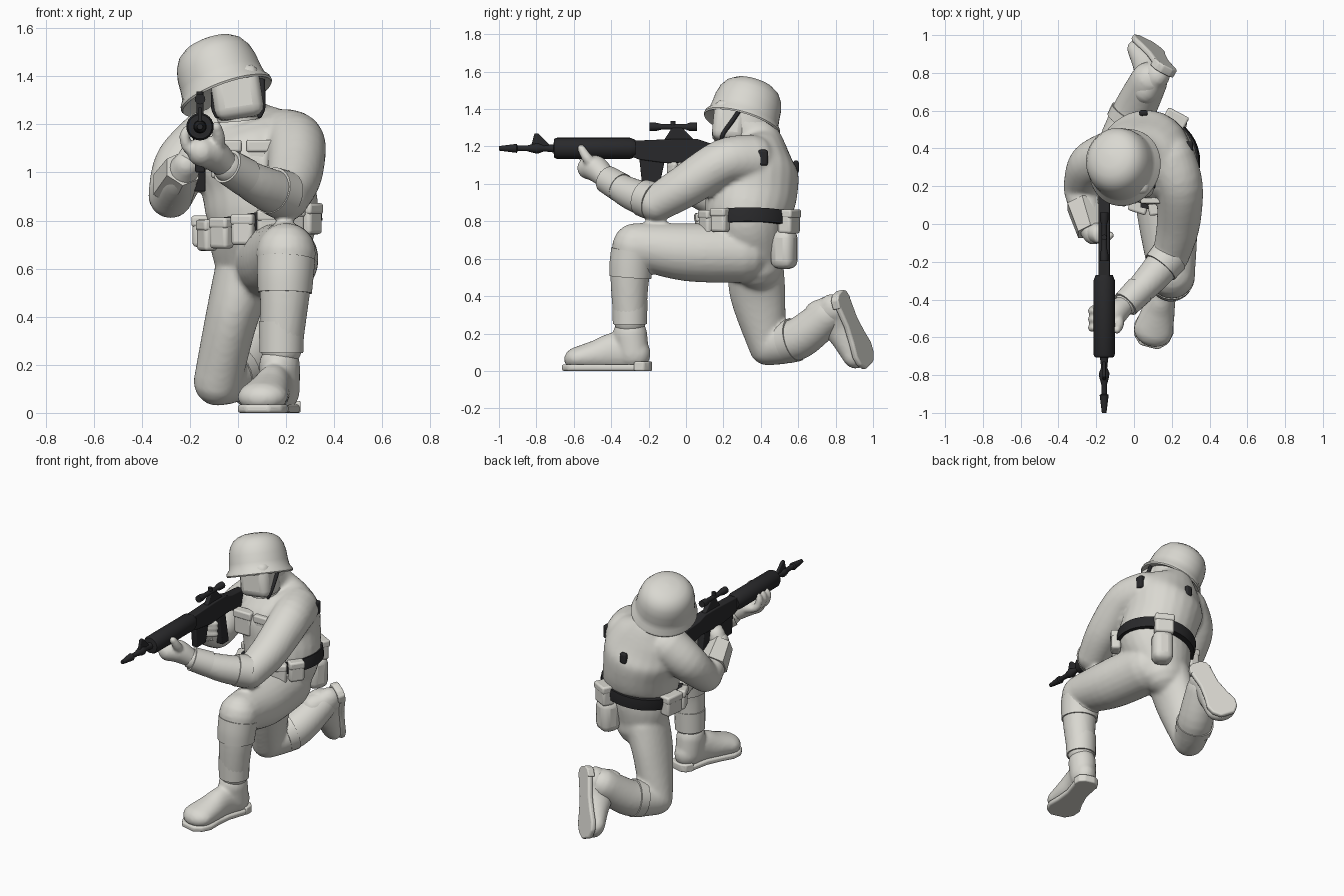
import bpy, bmesh, math
from mathutils import Vector, Matrix

if "Cube" in bpy.data.objects:
    bpy.data.objects.remove(bpy.data.objects["Cube"])


def material(name, rgb):
    m = bpy.data.materials.new(name)
    m.diffuse_color = (*rgb, 1)
    m.use_nodes = True
    m.node_tree.nodes["Principled BSDF"].inputs["Base Color"].default_value = m.diffuse_color
    return m


GREY = material("pale_grey", (0.70, 0.69, 0.64))
BLACK = material("matt_black", (0.022, 0.022, 0.024))


def finish(name, bm, mat, matrix=Matrix(), voxel=0, bevel=0):
    bmesh.ops.recalc_face_normals(bm, faces=bm.faces)
    me = bpy.data.meshes.new(name)
    bm.to_mesh(me)
    bm.free()
    me.materials.append(mat)
    ob = bpy.data.objects.new(name, me)
    bpy.context.collection.objects.link(ob)
    ob.matrix_world = matrix
    if voxel:
        r = ob.modifiers.new("fuse", 'REMESH')
        r.mode, r.voxel_size, r.use_smooth_shade = 'VOXEL', voxel, True
        s = ob.modifiers.new("soften", 'SMOOTH')
        s.iterations = 5
        return ob
    if bevel:
        b = ob.modifiers.new("bevel", 'BEVEL')
        b.width, b.segments = bevel, 3
    bpy.ops.object.select_all(action='DESELECT')
    ob.select_set(True)
    bpy.context.view_layer.objects.active = ob
    bpy.ops.object.shade_smooth_by_angle(angle=math.radians(40))
    return ob


def skin(bm, rings):
    n = len(rings[0])
    vs = [[bm.verts.new(p) for p in ring] for ring in rings]
    for a, b in zip(vs, vs[1:]):
        for i in range(n):
            bm.faces.new((a[i], a[(i + 1) % n], b[(i + 1) % n], b[i]))
    bm.faces.new(vs[0])
    bm.faces.new(vs[-1])


def tube(bm, pts, n=24, cap=True, steps=5):
    """Smooth tube through (x, y, z, radius[, second radius]) points."""
    p = [tuple(q) if len(q) == 5 else (*q, q[3]) for q in pts]
    p = [p[0]] + p + [p[-1]]
    path = []
    for k in range(1, len(p) - 2):
        for s in range(steps + (k == len(p) - 3)):
            t = s / steps
            path.append([0.5 * (2 * b + (c - a) * t + (2 * a - 5 * b + 4 * c - d) * t * t
                                + (3 * b - a - 3 * c + d) * t ** 3)
                         for a, b, c, d in zip(*p[k - 1:k + 3])])
    st = []
    for i, q in enumerate(path):
        a, b = path[max(i - 1, 0)], path[min(i + 1, len(path) - 1)]
        st.append((Vector(q[:3]), (Vector(b[:3]) - Vector(a[:3])).normalized(), q[3], q[4]))
    if cap:
        def dome(e, sign):
            c, t, ra, rb = e
            return [(c + t * sign * (ra + rb) / 2 * math.sin(w), t, ra * math.cos(w), rb * math.cos(w))
                    for w in (0.4, 0.8, 1.15, 1.42)]
        st = dome(st[0], -1)[::-1] + st + dome(st[-1], 1)
    rings = []
    for c, t, ra, rb in st:
        u = Vector((1, 0, 0))
        u = (u - t * u.dot(t)).normalized()
        v = t.cross(u)
        rings.append([c + u * ra * math.cos(w) + v * rb * math.sin(w)
                      for w in (2 * math.pi * (i + 0.5) / n for i in range(n))])
    skin(bm, rings)


def tubes(name, mat, *paths, voxel=0, matrix=Matrix(), **kw):
    bm = bmesh.new()
    for p in paths:
        tube(bm, p, **kw)
    return finish(name, bm, mat, matrix, voxel)


def lathe(name, mat, profile, matrix, n=40):
    bm = bmesh.new()
    skin(bm, [[(max(r, 0.001) * math.cos(2 * math.pi * i / n), max(r, 0.001) * math.sin(2 * math.pi * i / n), z)
               for i in range(n)] for r, z in profile])
    return finish(name, bm, mat, matrix)


def plate(name, mat, pts, thick, matrix, bevel=0.006):
    bm = bmesh.new()
    skin(bm, [[(x, y, z) for x, y in pts] for z in (-thick / 2, thick / 2)])
    return finish(name, bm, mat, matrix, bevel=bevel)


def box(name, mat, loc, size, turn=Matrix(), bevel=0.015):
    bm = bmesh.new()
    bmesh.ops.create_cube(bm, size=1, matrix=Matrix.Diagonal((*size, 1)))
    return finish(name, bm, mat, Matrix.Translation(loc) @ turn, bevel=bevel)


# Uniformed body: torso, legs and arms fused together
tubes("uniformed_body", GREY,
      [(.07, .38, .58, .16, .14), (.08, .36, .68, .20, .18), (.10, .33, .82, .235, .225), (.08, .35, .95, .235, .245),
       (.05, .36, 1.08, .25, .24), (.02, .37, 1.18, .21, .175), (0, .36, 1.25, .125, .135), (0, .32, 1.31, .1, .1)],
      [(.03, .37, .58, .13, .15), (-.025, .385, .40, .11, .148), (-.085, .435, .13, .1, .1)],
      [(-.085, .44, .128, .1), (0, .6, .172, .112), (.08, .76, .3, .1)],
      [(.14, .30, .63, .16), (.18, 0, .635, .155), (.2, -.25, .668, .125)],
      [(.2, -.27, .665, .125), (.195, -.30, .5, .105), (.18, -.30, .27, .088)],
      [(.19, .35, 1.13, .135), (.24, .2, 1.115, .125), (.235, 0, .99, .115), (.2, -.15, .9, .1)],
      [(.2, -.16, .895, .098), (.08, -.3, .95, .085), (-.04, -.42, 1.02, .066)],
      [(-.12, .36, 1.13, .135), (-.23, .31, 1.03, .12), (-.28, .2, .905, .095)],
      [(-.28, .18, .9, .092), (-.245, .03, .97, .078), (-.215, -.05, 1.03, .06)],
      voxel=0.013)

# Hems, knee pad and gauntlet
tubes("knee_pad", GREY, [(.2, -.28, .64, .122), (.197, -.292, .57, .118), (.195, -.298, .5, .113)], cap=False)
tubes("front_trouser_hem", GREY, [(.182, -.30, .38, .095), (.18, -.30, .25, .092)], cap=False)
tubes("rear_trouser_hem", GREY, [(-.04, .53, .152, .114), (-.012, .58, .167, .119)], cap=False)
tubes("left_sleeve_hem", GREY, [(.19, -.17, .905, .104), (.14, -.23, .925, .099)], cap=False)
tubes("left_cuff", GREY, [(.03, -.35, .98, .08), (-.045, -.425, 1.025, .074)], cap=False)
tubes("right_gauntlet", GREY, [(-.275, .11, .94, .092), (-.23, -.04, 1.015, .078)], cap=False, n=6)

# Hands
tubes("left_hand", GREY,
      [(-.05, -.43, 1.03, .055), (-.11, -.48, 1.08, .07), (-.15, -.52, 1.085, .062)],
      [(-.09, -.49, 1.09, .032), (-.08, -.53, 1.14, .028), (-.09, -.56, 1.19, .022)],
      *[[(-.14, y, 1.08, .028), (-.205, y - .01, 1.1, .024), (-.222, y - .02, 1.15, .022), (-.21, y - .02, 1.18, .018)]
        for y in (-.44, -.485, -.53)], voxel=0.009)
tubes("right_hand", GREY,
      [(-.22, -.04, 1.02, .052), (-.19, -.05, 1.07, .055)],
      *[[(-.2, -.06, z, .025), (-.175, -.09, z, .022), (-.125, -.06, z, .02)] for z in (1.03, 1.07, 1.1)], voxel=0.009)

# Boots
SOLE = [(.03, .09), (.062, .07), (.075, .02), (.068, -.1), (.085, -.2), (.107, -.28), (.095, -.34), (.05, -.385)]
SOLE += [(-x, y) for x, y in reversed(SOLE)]


def boot(name, m):
    tubes(name + "_boot", GREY,
          [(0, .01, .09, .074, .088), (0, -.1, .105, .072, .1), (0, -.2, .085, .09, .082), (0, -.295, .068, .106, .066)],
          [(0, -.005, .09, .08, .088), (0, -.02, .2, .085, .092)], voxel=0.011, matrix=m)
    plate(name + "_sole", GREY, SOLE, .035, m @ Matrix.Translation((0, 0, .0175)), bevel=.012)
    heel = [(x * 1.06, y * 1.06) for x, y in SOLE if y > 0]
    plate(name + "_heel", GREY, heel, .05, m @ Matrix.Translation((0, 0, .025)), bevel=.008)


boot("front", Matrix.Translation((.178, -.28, 0)) @ Matrix.Rotation(-.26, 4, 'Z'))
toe = Vector((-.12, .15, -.37)).normalized()
up = Vector((-.5, -.84, -.18))
up = (up - toe * up.dot(toe)).normalized()
axes = Matrix((-toe.cross(up), -toe, up)).transposed().to_4x4()
boot("rear", Matrix.Translation((.16, .86, .345)) @ axes @ Matrix.Scale(.92, 4))

# Head, helmet and chin strap, all tilted toward the rifle
tilt = Vector((0, 0, 1)).rotation_difference(Vector((-.36, .3, 1))).to_matrix().to_4x4()
head_tilt = Vector((0, 0, 1)).rotation_difference(Vector((-.15, .1, 1))).to_matrix().to_4x4()
box("face", GREY, (-.005, .235, 1.33), (.205, .18, .22), head_tilt, .045)
tubes("head_back", GREY, [(.005, .325, 1.22, .1, .145), (-.012, .315, 1.40, .1, .13)], cap=False)
lathe("helmet", GREY, [(0, -.005), (.15, -.01), (.195, -.03), (.2, -.022), (.197, -.008), (.182, .012), (.176, .05), (.172, .1),
                       (.16, .148), (.138, .184), (.105, .208), (.06, .222), (0, .226)],
      Matrix.Translation((-.055, .305, 1.342)) @ tilt @ Matrix.Diagonal((1, 1.06, 1, 1)))
for side, x0 in (("left", .102), ("right", -.1)):
    tubes(side + "_chin_strap", BLACK,
          [(x0 * .97, .29, 1.40, .012), (x0, .25, 1.34, .012), (x0, .2, 1.27, .012), (x0 * .88, .19, 1.235, .01)], n=10)

# Belt with pouches following its slope
lathe("belt", BLACK, [(.2, -.037), (.248, -.037), (.252, 0), (.25, .037), (.2, .037)],
      Matrix.Translation((.1, .33, .80)) @ Matrix.Rotation(-.15, 4, 'Y'))


def belt_kit(name, deg, size, drop=0.0, r=.25):
    a = math.radians(deg)
    x, y = .1 + r * math.cos(a), .33 + r * math.sin(a)
    spin = Matrix.Rotation(a + math.pi / 2, 4, 'Z')
    loc = (x, y, .775 + .16 * (x - .1) - drop)
    box(name, GREY, loc, size, spin, .016)
    box(name + "_flap", GREY, (x, y, loc[2] + size[2] * .32), (size[0] * 1.04, size[1] * 1.12, size[2] * .36), spin, .012)


for i, deg in enumerate((-156, -132, -108, -84, -60, -36)):
    belt_kit("belt_pouch_%d" % (i + 1), deg, (.095, .06, .13))
belt_kit("hip_pouch", 172, (.13, .07, .13), -.02)
belt_kit("rear_pouch", 62, (.12, .08, .13), -.005, .25)
box("canteen", GREY, (.21, .525, .65), (.13, .13, .21), Matrix.Rotation(-.45, 4, 'Z'), .045)

# Chest pockets and back buckles
for name, x in (("left_chest_pocket", .1), ("right_chest_pocket", -.05)):
    box(name, GREY, (x, .145, 1.05), (.125, .06, .15), bevel=.015)
    box(name + "_flap", GREY, (x, .14, 1.11), (.13, .065, .05), bevel=.01)
for name, loc, size in (("left_back_buckle", (.278, .41, 1.14), (.07, .055, .085)),
                        ("middle_back_buckle", (.05, .588, 1.09), (.045, .03, .07))):
    box(name, BLACK, loc, size, bevel=.012)

# Rifle: barrel group, receiver with stock, magazine, grip, scope and sight
GX = -.158
along = Matrix.Translation((GX, 0, 1.19)) @ Matrix.Rotation(math.pi / 2, 4, 'X')
lathe("rifle_barrel", BLACK, [(0, .27), (.045, .27), (.057, .3), (.057, .69), (.05, .705), (.022, .708), (.016, .76), (.028, .79),
                              (.026, .81), (.015, .85), (.015, .9), (.024, .905), (.012, 1), (0, 1)], along, 24)
lathe("rifle_scope", BLACK, [(0, -.06), (.022, -.06), (.022, -.02), (.015, 0), (.015, .13), (.022, .16), (.022, .195), (0, .195)],
      Matrix.Translation((GX, 0, 1.305)) @ Matrix.Rotation(math.pi / 2, 4, 'X'), 20)
lathe("scope_knob", BLACK, [(0, 0), (.014, 0), (.014, .022), (0, .022)], Matrix.Translation((GX, -.07, 1.315)), 16)
side_on = Matrix(((0, 0, 1, GX), (1, 0, 0, 0), (0, 1, 0, 0), (0, 0, 0, 1)))
for name, thick, pts in (
        ("rifle_receiver", .06, [(-.3, 1.23), (-.06, 1.24), (.06, 1.24), (.12, 1.22), (.26, 1.21), (.26, 1.08), (.1, 1.12),
                                 (-.1, 1.11), (-.25, 1.13), (-.3, 1.15)]),
        ("rifle_magazine", .04, [(-.25, 1.14), (-.11, 1.14), (-.14, 1.0), (-.235, 1.0)]),
        ("rifle_grip", .045, [(-.01, 1.14), (.06, 1.14), (.1, .92), (.03, .92)]),
        ("scope_mount", .03, [(-.12, 1.23), (-.075, 1.3), (-.02, 1.3), (.05, 1.23)]),
        ("front_sight", .018, [(-.83, 1.195), (-.81, 1.27), (-.79, 1.27), (-.72, 1.2)])):
    plate(name, BLACK, pts, thick, side_on)
